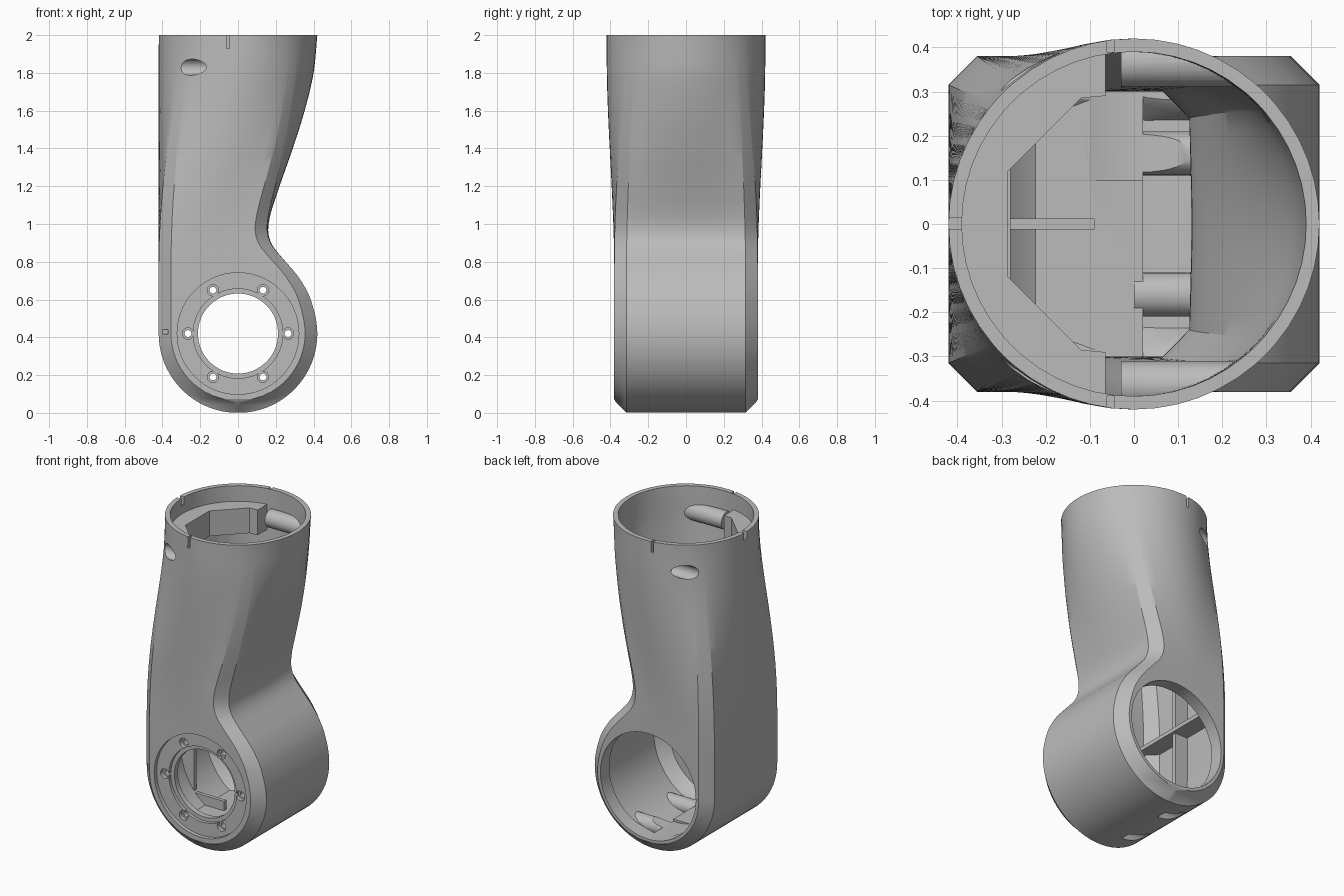
import bpy, bmesh, math
from math import sin, cos, pi, sqrt, atan2, radians

if "Cube" in bpy.data.objects:
    bpy.data.objects.remove(bpy.data.objects["Cube"], do_unlink=True)

R, W, C = 0.42, 0.38, 0.065          # hub radius, hub half width, hub chamfer

grey = bpy.data.materials.new("satin_grey")
grey.use_nodes = True
grey.diffuse_color = (0.5, 0.5, 0.5, 1)
grey.node_tree.nodes["Principled BSDF"].inputs["Base Color"].default_value = (0.5, 0.5, 0.5, 1)

# Side profile of the neck: height, x of the indented edge
NECK = [(0.42, 0.42), (0.6, 0.385), (0.72, 0.32), (0.82, 0.235), (0.89, 0.18), (0.96, 0.16),
        (1.05, 0.172), (1.2, 0.22), (1.4, 0.29), (1.6, 0.353), (1.8, 0.4), (2.0, 0.42)]


def neck_x(z):
    """Smooth interpolation along the neck profile."""
    z = min(max(z, NECK[0][0]), NECK[-1][0])
    k = next(i for i in range(len(NECK) - 1) if z <= NECK[i + 1][0])

    def slope(i):
        p, q = NECK[max(i - 1, 0)], NECK[min(i + 1, len(NECK) - 1)]
        return (q[1] - p[1]) / (q[0] - p[0]) if i else 0
    (z0, x0), (z1, x1) = NECK[k], NECK[k + 1]
    h = z1 - z0
    t = (z - z0) / h
    return ((2*t**3 - 3*t**2 + 1) * x0 + (t**3 - 2*t**2 + t) * h * slope(k)
            + (3*t**2 - 2*t**3) * x1 + (t**3 - t**2) * h * slope(k + 1))


def smooth(z, lo, hi):
    t = min(max((z - lo) / (hi - lo), 0), 1)
    return t * t * (3 - 2 * t)


def section(z, inset, side):
    """Horizontal outline: chamfered box in the hub, turning into a circle at the top."""
    r, w = R - inset, W - side
    if z < R:
        d = R - z
        a, cx = sqrt(r * r - d * d), 0
        b = min(w, w - C + r - d)
        kx = 1 - sqrt(max(0, (r - C) ** 2 - d * d)) / a
        ky = (b - w + C) / b
    else:
        x = neck_x(z) - inset
        a, cx = (x + r) / 2, (x - r) / 2
        b = w + (r - w) * smooth(z, 0.75, 1.9)
        kx, ky = C / a, C / b
    kx, ky = min(kx, 0.98), max(ky, 0.005)
    t = smooth(z, 0.75, 1.97)
    lo, hi = atan2(1 - ky, 1), atan2(1, 1 - kx)
    keys = [-lo, lo, hi, pi - hi, pi - lo, pi + lo, pi + hi, 2*pi - hi, 2*pi - lo]
    pts = []
    for k0, k1 in zip(keys, keys[1:]):
        for i in range(12):
            ang = k0 + (k1 - k0) * i / 12
            c, s = cos(ang), sin(ang)
            box = 1 / max(abs(c), abs(s), (abs(c)/kx + abs(s)/ky) / (1/kx + 1/ky - 1))
            f = box + (1 - box) * t
            pts.append((cx + a * c * f, b * s * f, z))
    return pts


def loft(name, rings):
    """Closed solid through matching rings, faces pointing outward."""
    bm = bmesh.new()
    rows = [[bm.verts.new(p) for p in ring] for ring in rings]
    n = len(rows[0])
    for lower, upper in zip(rows, rows[1:]):
        for i in range(n):
            bm.faces.new((lower[i], lower[(i + 1) % n], upper[(i + 1) % n], upper[i]))
    bm.faces.new(rows[0][::-1])
    bm.faces.new(rows[-1])
    bm.normal_update()
    if bm.calc_volume(signed=True) < 0:
        bmesh.ops.reverse_faces(bm, faces=bm.faces[:])
    me = bpy.data.meshes.new(name)
    bm.to_mesh(me)
    bm.free()
    me.materials.append(grey)
    ob = bpy.data.objects.new(name, me)
    bpy.context.collection.objects.link(ob)
    return ob


def shell(name, inset, side, top):
    r = R - inset
    zs = [R - r * cos(radians(4 + 86 * i / 20)) for i in range(20)]
    zs += [R + (2 - R) * i / 52 for i in range(53)]
    rings = [section(z, inset, side) for z in zs]
    if top > 2:
        rings.append([(x, y, top) for x, y, z in rings[-1]])
    return loft(name, rings)


def box(name, x0, x1, y0, y1, z0, z1):
    return loft(name, [[(x0, y0, z), (x1, y0, z), (x1, y1, z), (x0, y1, z)] for z in (z0, z1)])


def rod_y(name, r, y0, y1, x=0, z=R, n=64):
    return loft(name, [[(x + r*cos(2*pi*i/n), y, z + r*sin(2*pi*i/n)) for i in range(n)]
                       for y in (y0, y1)])


def rod_x(name, r, x0, x1, y, z, n=32):
    return loft(name, [[(x, y + r*cos(2*pi*i/n), z + r*sin(2*pi*i/n)) for i in range(n)]
                       for x in (x0, x1)])


def cut(target, cutter):
    mod = target.modifiers.new("cut", 'BOOLEAN')
    mod.operation, mod.solver, mod.object = 'DIFFERENCE', 'MANIFOLD', cutter
    bpy.context.view_layer.objects.active = target
    bpy.ops.object.modifier_apply(modifier=mod.name)
    bpy.data.objects.remove(cutter, do_unlink=True)


body = shell("arm_housing", 0, 0, 2)
cavity = shell("cavity", 0.03, 0.08, 2.05)

# Mounting ledge under the rim, left standing by taking it out of the cavity
ledge = [(0.45 * cos(radians(a)), 0.45 * sin(radians(a))) for a in range(99, 262, 6)]
ledge += [(-0.065, -0.45), (-0.065, -0.29), (-0.12, -0.285), (-0.285, -0.12)]
ledge += [(x, -y) for x, y in reversed(ledge[-4:])]
cut(cavity, loft("ledge", [[(x, y, z) for x, y in ledge] for z in (1.74, 1.9)]))

# Screw bosses, floor, shelf and ribs inside
for s in (-1, 1):
    cut(cavity, rod_x("upper_boss", 0.055, -0.03, 0.45, s * 0.365, 1.83))
    cut(cavity, rod_x("lower_boss", 0.05, 0.0, 0.3, s * 0.16, 0.06))
cut(cavity, box("floor", -0.45, 0.02, -0.5, 0.5, -0.1, 0.1))
cut(cavity, box("shelf", -0.5, -0.28, -0.5, 0.5, 0.7, 0.725))
cut(cavity, box("wall_rib", -0.5, -0.3, -0.012, 0.012, 0.05, 1.2))
cut(cavity, box("floor_rib", -0.4, -0.09, -0.012, 0.012, 0.05, 0.16))
cut(body, cavity)

# Stepped bearing seat in the front, large opening in the back
cut(body, rod_y("seat", 0.322, -0.5, -0.355))
cut(body, rod_y("seat_step", 0.237, -0.5, -0.335))
cut(body, rod_y("front_bore", 0.212, -0.5, -0.1))
cut(body, rod_y("back_opening", 0.335, 0.1, 0.5))
for k in range(6):
    x, z = 0.265 * cos(k * pi / 3), R + 0.265 * sin(k * pi / 3)
    cut(body, rod_y("counterbore", 0.03, -0.5, -0.33, x, z, 24))
    cut(body, rod_y("screw_hole", 0.018, -0.5, -0.2, x, z, 24))

# Screw pockets drilled sideways, top and bottom
for s in (-1, 1):
    cut(body, rod_x("upper_pocket", 0.043, -0.5, -0.12, s * 0.345, 1.83))
    cut(body, rod_x("lower_pocket", 0.043, -0.5, -0.07, s * 0.16, 0.035))
    cut(body, box("rim_slot", -0.062, -0.045, s * 0.405 - 0.015, s * 0.405 + 0.015, 1.93, 2.1))

# Small notches
cut(body, box("rim_notch", -0.5, -0.37, -0.012, 0.015, 1.95, 2.1))
cut(body, box("side_notch", -0.5, -0.37, -0.5, -0.335, 0.418, 0.442))

bpy.ops.object.select_all(action='DESELECT')
body.select_set(True)
bpy.context.view_layer.objects.active = body
bpy.ops.object.shade_smooth_by_angle(angle=radians(28))
